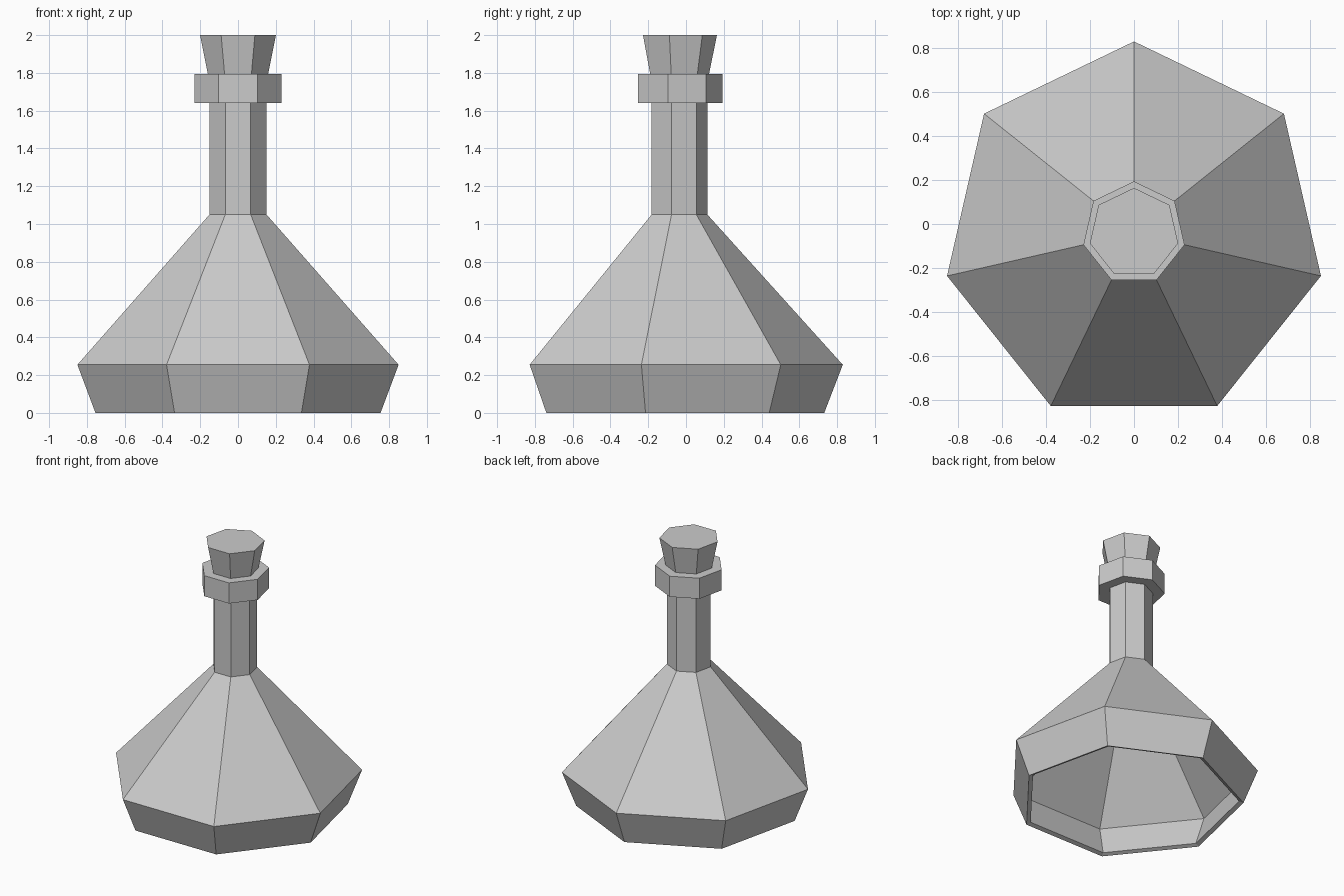
import bpy, bmesh
from math import sin, cos, tau

if "Cube" in bpy.data.objects:
    bpy.data.objects.remove(bpy.data.objects["Cube"])

SIDES = 7
CENTRE_Y = -0.042   # heptagon with a corner at the back, centred by its bounds


def lathe(name, profile, cap_bottom=False, cap_top=False):
    """Seven-sided turned shape from (radius, height) pairs, bottom to top."""
    bm = bmesh.new()
    rings = [[bm.verts.new((r * sin(tau * i / SIDES), CENTRE_Y + r * cos(tau * i / SIDES), z))
              for i in range(SIDES)] for r, z in profile]
    for low, high in zip(rings, rings[1:]):
        for i in range(SIDES):
            j = (i + 1) % SIDES
            bm.faces.new((low[j], low[i], high[i], high[j])).normal_update()
    if cap_bottom:
        bm.faces.new(rings[0])
    if cap_top:
        bm.faces.new(rings[-1][::-1])
    # Clockwise rings: reverse the side loops so that every face points outwards
    for f in bm.faces:
        f.normal_update()
    side = bm.faces[:][0]
    mid = side.calc_center_median()
    if side.normal.x * mid.x + side.normal.y * (mid.y - CENTRE_Y) < 0:
        bmesh.ops.reverse_faces(bm, faces=[f for f in bm.faces if len(f.verts) == 4])
    mesh = bpy.data.meshes.new(name)
    bm.to_mesh(mesh)
    bm.free()
    obj = bpy.data.objects.new(name, mesh)
    bpy.context.collection.objects.link(obj)
    return obj


# Hollow bottle: flared base, sloping shoulder, neck and collar, open underneath
bottle = lathe("bottle", [(0.774, 0), (0.872, 0.255), (0.155, 1.05), (0.155, 1.64),
                          (0.236, 1.64), (0.236, 1.795), (0.16, 1.795)])
wall = bottle.modifiers.new("wall", 'SOLIDIFY')
wall.thickness = 0.03
wall.offset = -1
wall.use_even_offset = True

# Stopper: solid, widening towards the top
lathe("stopper", [(0.164, 1.795), (0.206, 2.0)], cap_bottom=True, cap_top=True)
